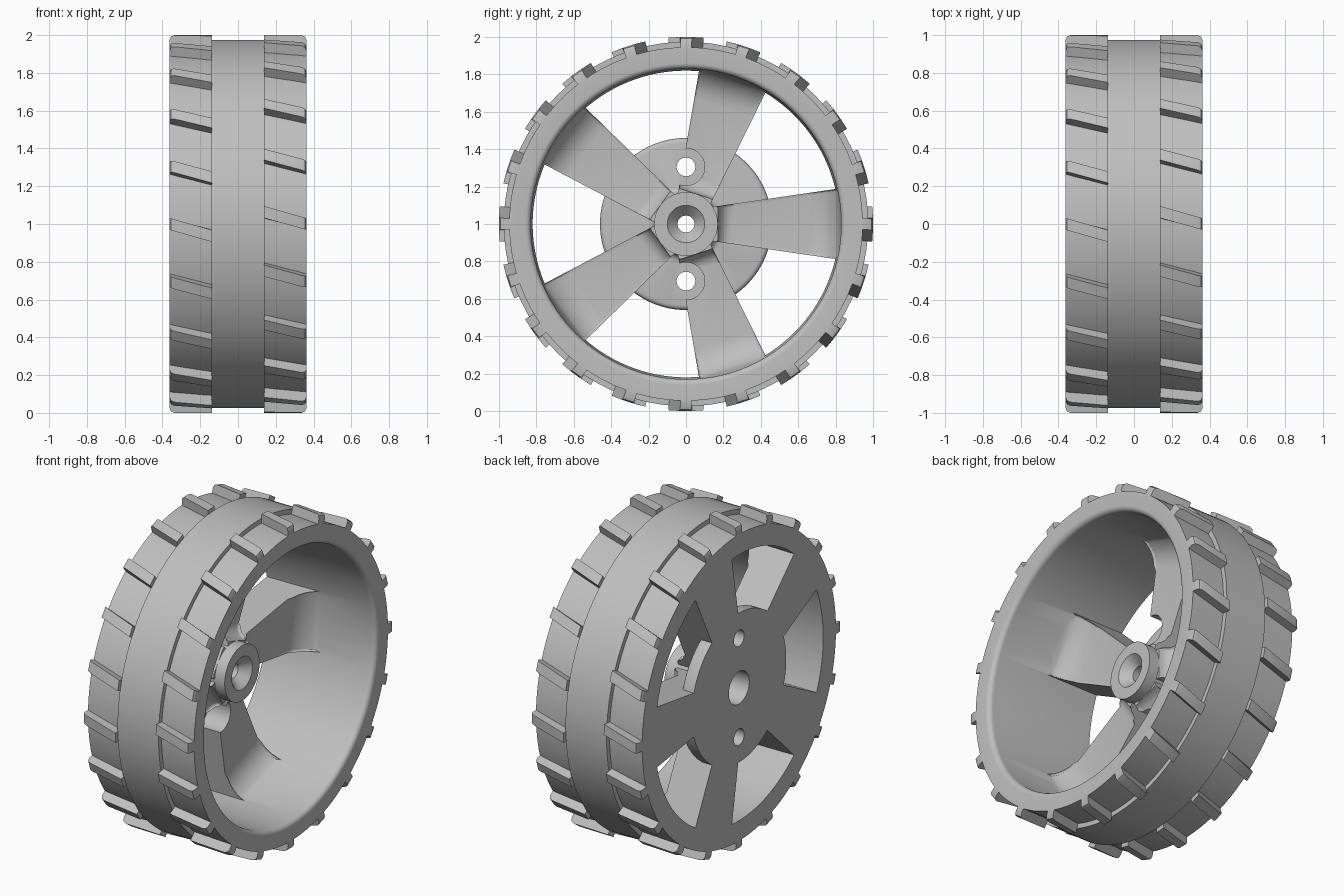
import bpy, bmesh, math
from mathutils import Matrix

cube = bpy.data.objects.get("Cube")
if cube:
    bpy.data.objects.remove(cube, do_unlink=True)

HALF = 0.362      # half width of the wheel
SPOKES = 5
LUGS = 20

grey = bpy.data.materials.new("light_grey")
grey.use_nodes = True
colour = (0.52, 0.52, 0.52, 1)
grey.diffuse_color = colour
grey.node_tree.nodes["Principled BSDF"].inputs["Base Color"].default_value = colour


def finish(bm, name):
    """Turn a bmesh into an object centred on the axle."""
    bmesh.ops.recalc_face_normals(bm, faces=bm.faces)
    mesh = bpy.data.meshes.new(name)
    bm.to_mesh(mesh)
    bm.free()
    mesh.materials.append(grey)
    obj = bpy.data.objects.new(name, mesh)
    bpy.context.collection.objects.link(obj)
    obj.location.z = 1
    return obj


def select(obj):
    bpy.ops.object.select_all(action="DESELECT")
    bpy.context.view_layer.objects.active = obj
    obj.select_set(True)


def lathe(name, profile, steps=128):
    """Revolve a closed (x, radius) profile around the x axis."""
    bm = bmesh.new()
    rings = []
    for i in range(steps):
        a = math.tau * i / steps
        rings.append([bm.verts.new((x, r * math.cos(a), r * math.sin(a)))
                      for x, r in profile])
    n = len(profile)
    for i in range(steps):
        a, b = rings[i], rings[(i + 1) % steps]
        for j in range(n):
            k = (j + 1) % n
            bm.faces.new((a[j], a[k], b[k], b[j]))
    return finish(bm, name)


def cut_or_join(target, tool, operation):
    mod = target.modifiers.new(operation.lower(), "BOOLEAN")
    mod.operation = operation
    mod.solver = "EXACT"
    mod.object = tool
    select(target)
    bpy.ops.object.modifier_apply(modifier=mod.name)
    bpy.data.objects.remove(tool, do_unlink=True)


def arc(cx, cy, radius, start, end, steps=6):
    pts = []
    for i in range(steps + 1):
        a = math.radians(start + (end - start) * i / steps)
        pts.append((cx + radius * math.cos(a), cy + radius * math.sin(a)))
    return pts


def spoke(name, angle):
    """Tapered spoke whose outer face sweeps up into the hub and the rim."""
    top = arc(0.25, -0.04, 0.08, 180, 270) + arc(0.655, 0.055, 0.175, 270, 360, 8)
    top = [(0.12, -0.04)] + top + [(0.86, 0.055)]
    profile = [(0.12, -HALF)] + top + [(0.86, -HALF)]
    bm = bmesh.new()
    sides = [[bm.verts.new((x, r, s * (0.071 + 0.145 * r))) for r, x in profile]
             for s in (-1, 1)]
    n = len(profile)
    for side in sides:
        bm.faces.new(side)
    for j in range(n):
        k = (j + 1) % n
        bm.faces.new((sides[0][j], sides[0][k], sides[1][k], sides[1][j]))
    # soften the two long outer edges
    long_edges = [bm.edges.get((side[j], side[j + 1]))
                  for side in sides for j in range(2, n - 3)]
    bmesh.ops.bevel(bm, geom=long_edges, offset=0.015, segments=3,
                    profile=0.5, affect="EDGES", clamp_overlap=True)
    bmesh.ops.rotate(bm, verts=bm.verts, matrix=Matrix.Rotation(angle, 3, "X"))
    return finish(bm, name)


def bore(name, height, radius, x0, x1):
    """Cylinder along x, used as a cutter."""
    bm = bmesh.new()
    bmesh.ops.create_cone(bm, cap_ends=True, segments=40, radius1=radius,
                          radius2=radius, depth=x1 - x0)
    bmesh.ops.rotate(bm, verts=bm.verts, matrix=Matrix.Rotation(math.pi / 2, 3, "Y"))
    bmesh.ops.translate(bm, verts=bm.verts, vec=((x0 + x1) / 2, 0, height))
    obj = finish(bm, name)
    obj.hide_render = True
    return obj


# Rim with raised centre band and a rounded inner lip
rim_profile = [(-HALF, 0.82), (-HALF, 0.945), (-0.14, 0.945), (-0.14, 0.974),
               (0.14, 0.974), (0.14, 0.945), (HALF, 0.945)]
rim_profile += arc(HALF - 0.03, 0.86, 0.03, 0, -90)
wheel = lathe("wheel_body", rim_profile)

# Hub: back disc, raised boss, countersunk front and wide bore at the back
hub_profile = [(-HALF, 0.1), (-HALF, 0.46)]
hub_profile += arc(-0.3, 0.435, 0.025, 90, 0, 4)
hub_profile += arc(-0.235, 0.21, 0.04, 180, 270, 4)
hub_profile += [(0.028, 0.17), (0.028, 0.1), (-0.03, 0.045),
                (-0.12, 0.045), (-0.12, 0.1)]
hub = lathe("hub", hub_profile, 96)

# Spokes merge into the hub, then the hub merges into the rim
for i in range(SPOKES):
    cut_or_join(hub, spoke("spoke", math.tau * i / SPOKES), "UNION")

# Two screw holes with seats scooped out of the spokes
for height in (-0.305, 0.305):
    cut_or_join(hub, bore("seat_cutter", height, 0.1, -0.272, 0.2), "DIFFERENCE")
    cut_or_join(hub, bore("hole_cutter", height, 0.05, -0.6, 0.2), "DIFFERENCE")

# Clear the axle bore where spoke roots reach into it
cut_or_join(hub, bore("bore_cutter", 0, 0.1, -0.6, -0.12), "DIFFERENCE")
cut_or_join(wheel, hub, "UNION")

# Slanted tread lugs on both shoulders
bm = bmesh.new()
lug_profile = [(0.138, 0.935), (0.138, 1.0), (HALF - 0.025, 1.0),
               (HALF - 0.007, 0.993), (HALF, 0.975), (HALF, 0.935)]
half_angle = math.radians(1.8)
twist = math.radians(3.6) / (HALF - 0.14)
for side in (-1, 1):
    for i in range(LUGS):
        flanks = []
        for edge in (-1, 1):
            flank = []
            for x, r in lug_profile:
                a = math.tau * i / LUGS + edge * half_angle - side * twist * (HALF - x)
                flank.append(bm.verts.new((side * x, r * math.cos(a), r * math.sin(a))))
            flanks.append(flank)
            bm.faces.new(flank)
        n = len(lug_profile)
        for j in range(n):
            k = (j + 1) % n
            bm.faces.new((flanks[0][j], flanks[0][k], flanks[1][k], flanks[1][j]))
lugs = finish(bm, "tread_lugs")

for obj in (wheel, lugs):
    select(obj)
    bpy.ops.object.shade_smooth_by_angle(angle=math.radians(30))
